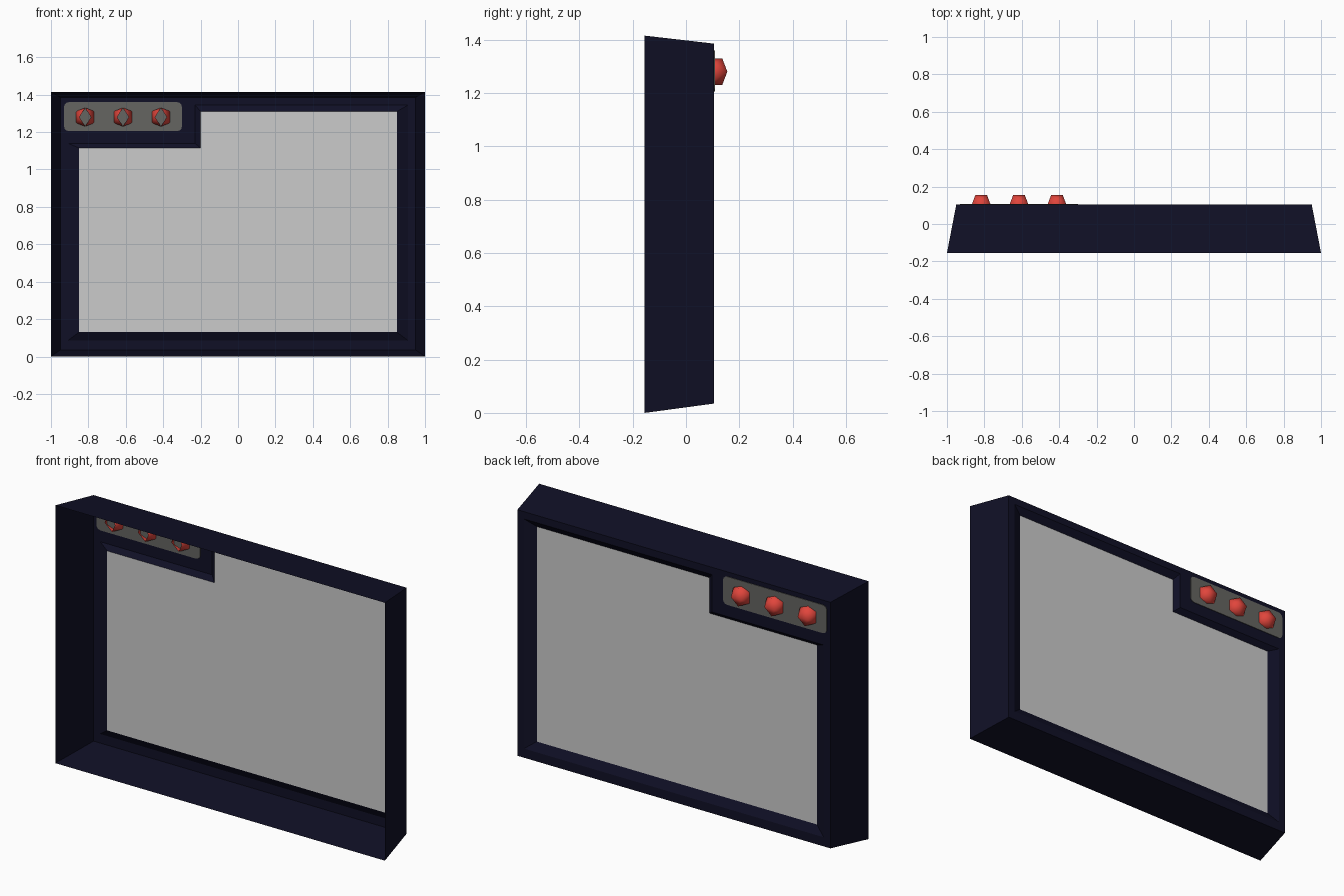
import bpy, bmesh, math
from mathutils import Vector

if "Cube" in bpy.data.objects:
    bpy.data.objects.remove(bpy.data.objects["Cube"])

def material(name, rgb):
    m = bpy.data.materials.new(name)
    m.diffuse_color = (*rgb, 1)
    m.use_nodes = True
    m.node_tree.nodes["Principled BSDF"].inputs["Base Color"].default_value = m.diffuse_color
    return m

NAVY = material("dark navy", (0.005, 0.005, 0.019))
PALE = material("pale grey", (0.6, 0.6, 0.6))
GREY = material("warm grey", (0.13, 0.13, 0.12))
RED = material("red", (0.75, 0.06, 0.045))

def finish(name, bm, mat, smooth=False):
    bm.normal_update()
    me = bpy.data.meshes.new(name)
    bm.to_mesh(me)
    bm.free()
    me.materials.append(mat)
    for p in me.polygons:
        p.use_smooth = smooth
    ob = bpy.data.objects.new(name, me)
    bpy.context.collection.objects.link(ob)
    return ob

def loop(bm, pts, y):
    return [bm.verts.new((x, y, z)) for x, z in pts]

def bridge(bm, a, b):
    n = len(a)
    for i in range(n):
        bm.faces.new((a[i], a[(i + 1) % n], b[(i + 1) % n], b[i]))

def rect(x, z0, z1):
    return [(-x, z0), (x, z0), (x, z1), (-x, z1)]

FRONT, BACK, GLASS = -0.155, 0.105, 0.08
opening = [(-.85, .13), (.85, .13), (.85, 1.31), (-.2, 1.31), (-.2, 1.115), (-.85, 1.115)]
rim = [(-.91, .085), (.91, .085), (.91, 1.345), (-.23, 1.345), (-.23, 1.14), (-.91, 1.14)]

# Frame: open-fronted tapered shell, back panel with notched opening, bevel in to the screen
bm = bmesh.new()
f = loop(bm, rect(1.0, 0, 1.415), FRONT)
b = loop(bm, rect(0.95, .035, 1.385), BACK)
r = loop(bm, rim, BACK)
o = loop(bm, opening, GLASS)
bridge(bm, f, b)
bridge(bm, r, o)
for face in ((b[0], b[1], r[1], r[0]), (b[1], b[2], r[2], r[1]), (b[2], b[3], r[3], r[2]),
             (b[3], r[5], r[4], r[3]), (b[3], b[0], r[0], r[5])):
    bm.faces.new(face)
bmesh.ops.recalc_face_normals(bm, faces=bm.faces)
finish("frame", bm, NAVY)

# Screen: single L-shaped pane
bm = bmesh.new()
bm.faces.new(loop(bm, opening, GLASS))
finish("screen", bm, PALE)

# Control plate: thin rounded slab showing on both sides of the back panel
bm = bmesh.new()
corner = 0.025
pts = []
for cx, cz, a0 in ((-.325, 1.335, 0), (-.905, 1.335, 90), (-.905, 1.23, 180), (-.325, 1.23, 270)):
    for k in range(4):
        a = math.radians(a0 + 30 * k)
        pts.append((cx + corner * math.cos(a), cz + corner * math.sin(a)))
p, q = loop(bm, pts, 0.1), loop(bm, pts, 0.108)
bm.faces.new(p)
bm.faces.new(q)
bridge(bm, p, q)
bmesh.ops.recalc_face_normals(bm, faces=bm.faces)
finish("control_plate", bm, GREY)

# Knobs: icosahedra through the plate, with the two front faces open
L, S = 0.05, 0.0309
for i, x in enumerate((-.817, -.615, -.412)):
    bm = bmesh.new()
    for s in (-1, 1):
        for t in (-1, 1):
            for v in ((s * S, t * L, 0), (0, s * S, t * L), (s * L, 0, t * S)):
                bm.verts.new(v)
    bmesh.ops.convex_hull(bm, input=bm.verts)
    bmesh.ops.recalc_face_normals(bm, faces=bm.faces)
    front = sorted(bm.faces, key=lambda g: g.calc_center_median().y)[:2]
    bmesh.ops.delete(bm, geom=front, context='FACES')
    finish(f"knob_{i + 1}", bm, RED, True).location = (x, BACK, 1.28)
